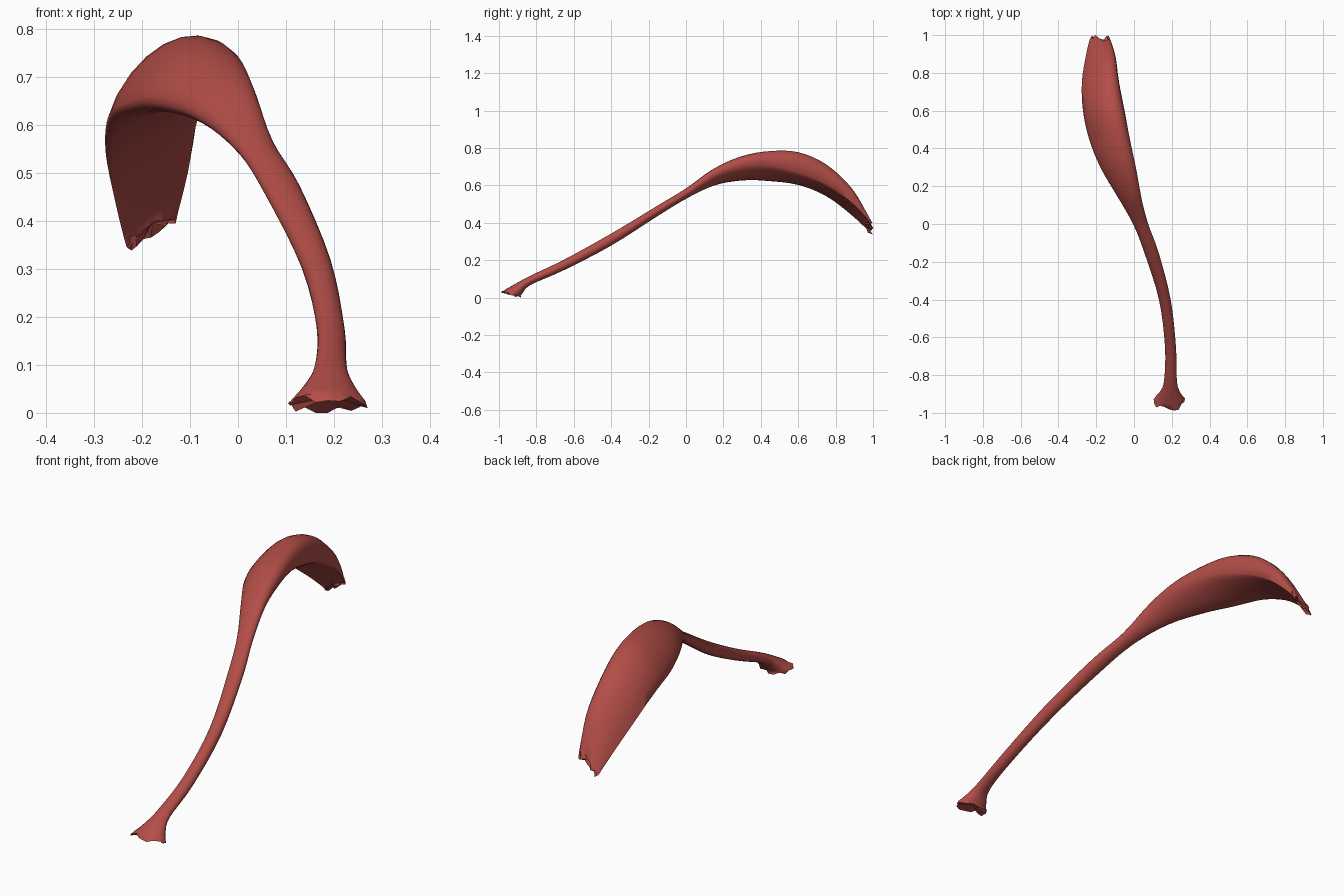
import bpy, bmesh, math, random
from mathutils import Vector

random.seed(4)
old = bpy.data.objects.get("Cube")
if old:
    bpy.data.objects.remove(old)

SIDES = 20
STEPS = 4
BELLY_LEAN = .28


def strap(y, x, z, half_width, radius=.028, slant=0):
    """Round, level station of the tendon; slant leans the ring forward."""
    return (y, x - half_width, z, x + half_width, z, radius, radius, slant, 0)


def belly(y, left_x, left_z, right_x, right_z, bulge_up, bulge_down):
    """Tilted station of the belly, given by its two edges."""
    return (y, left_x, left_z, right_x, right_z, bulge_up, bulge_down, 0, BELLY_LEAN)


stations = [
    # Flared root
    strap(-.935, .187, .02, .083, radius=.012, slant=.05),
    strap(-.89, .19, .05, .054, slant=.015),
    strap(-.83, .193, .093, .034, radius=.025),
    # Long tendon
    strap(-.65, .193, .176, .029),
    strap(-.4, .163, .31, .031, radius=.032),
    strap(-.15, .092, .465, .038),
    strap(0, .035, .556, .04),
    # Widening and arched belly
    belly(.15, -.09, .635, .036, .65, .048, .043),
    belly(.3, -.178, .66, .008, .7, .074, .05),
    belly(.45, -.238, .645, -.026, .705, .104, .043),
    belly(.6, -.27, .618, -.056, .668, .133, .032),
    belly(.75, -.276, .545, -.086, .605, .134, .014),
    belly(.89, -.255, .437, -.104, .503, .105, -.002),
    belly(.99, -.232, .343, -.13, .398, .03, 0),
]


def spline(before, start, end, after, t):
    """Smooth blend between two neighbouring stations."""
    return [b + t / 2 * (c - a + t * (2 * a - 5 * b + 4 * c - d + t * (3 * (b - c) + d - a)))
            for a, b, c, d in zip(before, start, end, after)]


def section(station):
    """Lens-shaped ring with separate upper and lower bulge."""
    y, left_x, left_z, right_x, right_z, bulge_up, bulge_down, slant, lean = station
    left, right = Vector((left_x, y, left_z)), Vector((right_x, y, right_z))
    ring = []
    for i in range(SIDES):
        angle = math.tau * i / SIDES
        rise = math.sin(angle)
        bulge = bulge_up if rise > 0 else bulge_down
        point = left.lerp(right, (math.cos(angle) + 1) / 2)
        ring.append(point + Vector((lean * bulge, -slant, bulge)) * rise)
    return ring


def fray(ring, outward):
    """Make the end of the tube ragged without dropping below the floor."""
    for point in ring:
        point.y += outward * random.uniform(-.02, .012)
        point.z = max(0, point.z + random.uniform(-.012, .008))


def close_end(bm, ring, hollow):
    """Close an end with a fan around a sunken centre."""
    middle = sum((vert.co for vert in ring), Vector()) / SIDES
    centre = bm.verts.new(middle + hollow)
    for vert, following in zip(ring, ring[1:] + ring[:1]):
        bm.faces.new((vert, following, centre))


# Sections along the tendon and belly
padded = [stations[0], *stations, stations[-1]]
rings = []
for neighbours in zip(padded, padded[1:], padded[2:], padded[3:]):
    for step in range(STEPS):
        rings.append(section(spline(*neighbours, step / STEPS)))
rings.append(section(stations[-1]))
fray(rings[0], outward=-1)
fray(rings[-1], outward=1)

# Skin over the sections
bm = bmesh.new()
grid = [[bm.verts.new(point) for point in ring] for ring in rings]
for ring, following in zip(grid, grid[1:]):
    for i in range(SIDES):
        bm.faces.new((ring[i - 1], ring[i], following[i], following[i - 1]))
close_end(bm, grid[0], Vector((0, .01, .015)))
close_end(bm, grid[-1], Vector((0, -.03, .02)))
bmesh.ops.recalc_face_normals(bm, faces=bm.faces)

mesh = bpy.data.meshes.new("muscle_belly_and_tendon")
bm.to_mesh(mesh)
bm.free()
muscle = bpy.data.objects.new("muscle_belly_and_tendon", mesh)
bpy.context.collection.objects.link(muscle)

# Muscle red
red = bpy.data.materials.new("muscle_red")
red.use_nodes = True
colour = (.45, .075, .064, 1)
red.diffuse_color = colour
red.node_tree.nodes["Principled BSDF"].inputs["Base Color"].default_value = colour
mesh.materials.append(red)

# Soft shading with crisp frayed rims
bpy.context.view_layer.objects.active = muscle
muscle.select_set(True)
bpy.ops.object.shade_smooth_by_angle(angle=math.radians(50))
